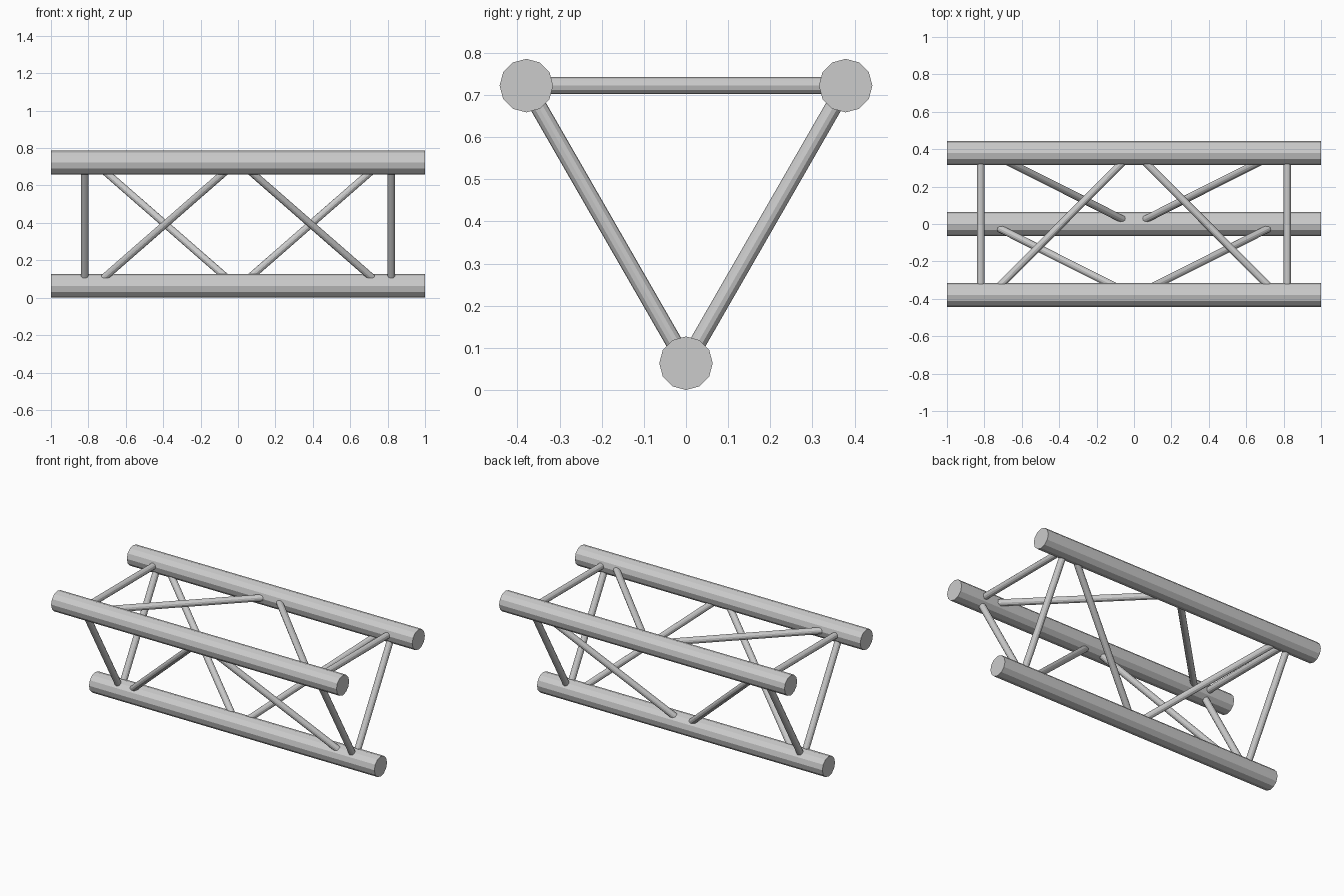
import bpy
from mathutils import Vector

cube = bpy.data.objects.get("Cube")
if cube:
    bpy.data.objects.remove(cube, do_unlink=True)

# Single metal colour
metal = bpy.data.materials.new("light_grey_metal")
metal.use_nodes = True
GREY = (0.6, 0.6, 0.6, 1)
metal.diffuse_color = GREY
metal.node_tree.nodes["Principled BSDF"].inputs["Base Color"].default_value = GREY

CHORD_RADIUS = 0.0635
BRACE_RADIUS = 0.02

# Chord axes as (y, z)
FRONT = (-0.379, 0.7225)
BACK = (0.379, 0.7225)
BOTTOM = (0, CHORD_RADIUS)


def tube(name, start, end, radius):
    """Twelve-sided capped tube between two points."""
    a, b = Vector(start), Vector(end)
    bpy.ops.mesh.primitive_cylinder_add(
        vertices=12, radius=radius, depth=(b - a).length, location=(a + b) / 2)
    obj = bpy.context.object
    obj.name = name
    obj.rotation_euler = (b - a).to_track_quat("Z", "Y").to_euler()
    obj.data.materials.append(metal)
    return obj


# Three long chords
for name, axis in (("front_chord", FRONT), ("back_chord", BACK), ("bottom_chord", BOTTOM)):
    tube(name, (-1, *axis), (1, *axis), CHORD_RADIUS)

# Each face: straight braces near the ends, diagonals from an outer to an inner joint
faces = (
    ("front", BOTTOM, FRONT),
    ("back", BACK, BOTTOM),
    ("top", FRONT, BACK),
)
for face, outer, inner in faces:
    for side, s in (("left", 1), ("right", -1)):
        tube(f"{face}_end_brace_{side}", (s * 0.82, *outer), (s * 0.82, *inner), BRACE_RADIUS)
        tube(f"{face}_diagonal_{side}", (s * 0.766, *outer), (s * 0.012, *inner), BRACE_RADIUS)
